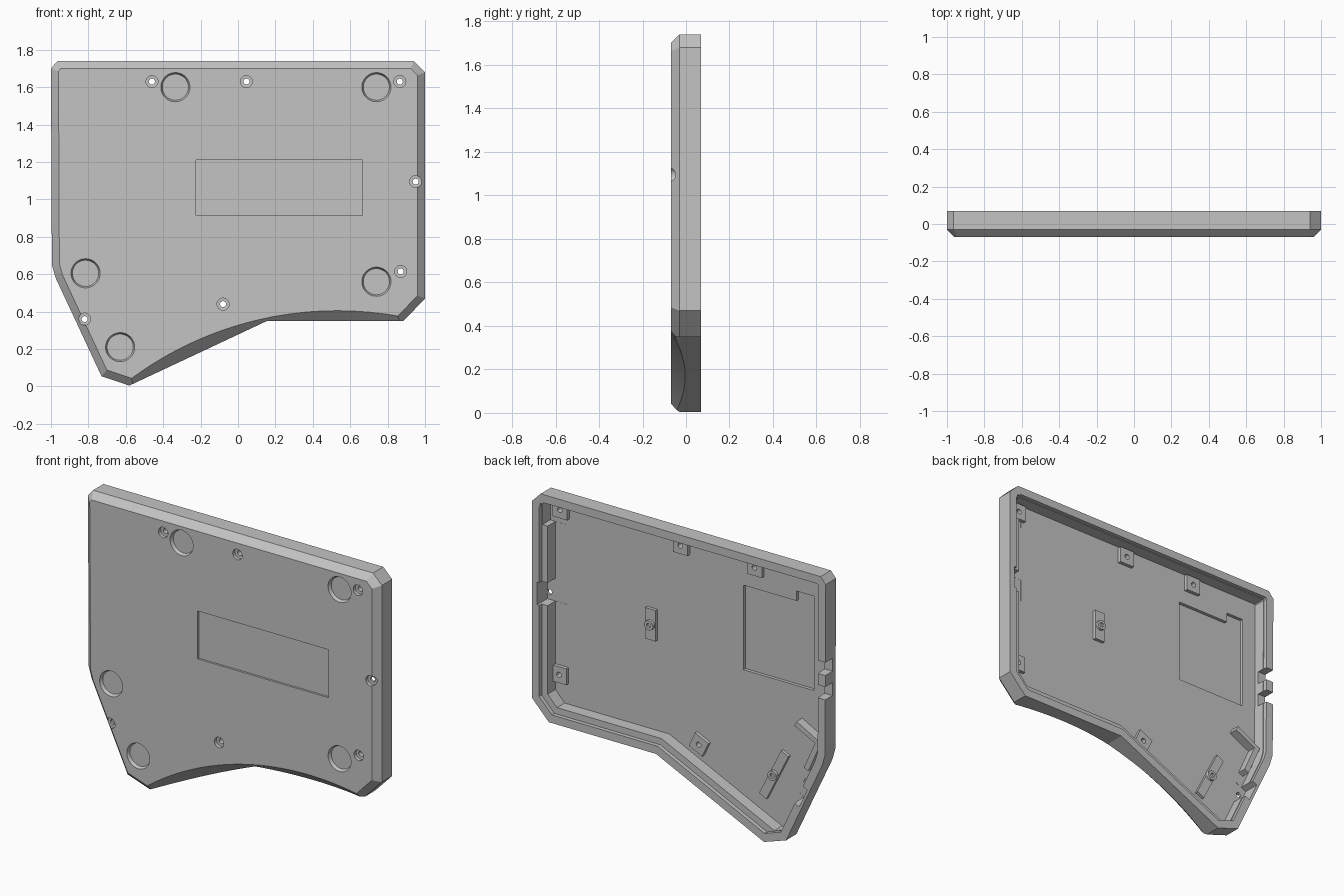
import bpy, bmesh, math
from mathutils import Vector

if "Cube" in bpy.data.objects:
    bpy.data.objects.remove(bpy.data.objects["Cube"])

SHADE = (0.55, 0.55, 0.55, 1)
grey = bpy.data.materials.new("plain_grey")
grey.use_nodes = True
grey.diffuse_color = SHADE
grey.node_tree.nodes["Principled BSDF"].inputs["Base Color"].default_value = SHADE


def circle(x, z, r, n=32):
    return [(x + r * math.cos(2 * math.pi * i / n), z + r * math.sin(2 * math.pi * i / n)) for i in range(n)]


def rect(x, z, w, h, angle=0):
    c, s = math.cos(angle), math.sin(angle)
    corners = [(-w / 2, -h / 2), (w / 2, -h / 2), (w / 2, h / 2), (-w / 2, h / 2)]
    return [(x + a * c - b * s, z + a * s + b * c) for a, b in corners]


def bar(a, b, width):
    a, b = Vector(a), Vector(b)
    m, d = (a + b) / 2, b - a
    return rect(m.x, m.y, d.length, width, math.atan2(d.y, d.x))


def inset(points, distances):
    """Move each edge of a clockwise outline inward by its own distance."""
    lines = []
    for i, p in enumerate(points):
        p, q = Vector(p), Vector(points[(i + 1) % len(points)])
        d = (q - p).normalized()
        lines.append((p + Vector((d.y, -d.x)) * distances[i], d))
    result = []
    for i in range(len(lines)):
        (p, d), (q, e) = lines[i - 1], lines[i]
        cross = d.x * e.y - d.y * e.x
        t = ((q.x - p.x) * e.y - (q.y - p.y) * e.x) / cross
        result.append((p.x + d.x * t, p.y + d.y * t))
    return result


def clockwise(pts):
    return sum(a[0] * b[1] - b[0] * a[1] for a, b in zip(pts, pts[1:] + pts[:1])) < 0


def make(name, solids):
    """Each solid is a list of (outline, y) rings, lofted in order and capped."""
    bm = bmesh.new()
    for rings in solids:
        step = -1 if clockwise(rings[0][0]) else 1
        loops = [[bm.verts.new((x, y, z)) for x, z in pts[::step]] for pts, y in rings]
        n = len(loops[0])
        bm.faces.new(loops[0])
        bm.faces.new(loops[-1][::-1])
        for a, b in zip(loops, loops[1:]):
            for i in range(n):
                bm.faces.new((a[i], b[i], b[(i + 1) % n], a[(i + 1) % n]))
    bm.normal_update()
    mesh = bpy.data.meshes.new(name)
    bm.to_mesh(mesh)
    bm.free()
    mesh.materials.append(grey)
    obj = bpy.data.objects.new(name, mesh)
    bpy.context.collection.objects.link(obj)
    return obj


def prism(pts, y0, y1):
    return [(pts, y0), (pts, y1)]


def volume(mesh):
    bm = bmesh.new()
    bm.from_mesh(mesh)
    v = bm.calc_volume(signed=True)
    bm.free()
    return v


def cut(obj, solids):
    """Subtract solids one by one, trying the next solver if a result is broken."""
    for rings in solids:
        cutter = make("cutter", [rings])
        cutter.hide_render = True
        mod = obj.modifiers.new("cut", 'BOOLEAN')
        mod.operation, mod.object = 'DIFFERENCE', cutter
        before, result = volume(obj.data), None
        for solver in ('MANIFOLD', 'EXACT', 'FLOAT'):
            mod.solver = solver
            bpy.context.view_layer.update()
            graph = bpy.context.evaluated_depsgraph_get()
            trial = bpy.data.meshes.new_from_object(obj.evaluated_get(graph))
            if before * 0.5 < volume(trial) < before * 0.999999:
                result = trial
                break
        obj.modifiers.remove(mod)
        if result:
            obj.data = result
        bpy.data.objects.remove(cutter)


FRONT, FLOOR, LEDGE, BACK = -0.07, -0.03, 0.045, 0.07
outline = [(-1, 1.70), (-0.965, 1.74), (0.94, 1.74), (1, 1.68), (1, 0.47), (0.885, 0.35),
           (0.155, 0.35), (-0.58, 0.005), (-0.73, 0.055), (-0.975, 0.58), (-0.995, 0.65)]
bottom_edges, right_edges = (5, 6), (3, 4)
edges = range(len(outline))

# Open-backed tray: chamfered front, rim, and a ledge along right and bottom walls
bevel = inset(outline, [0 if i in bottom_edges else 0.04 for i in edges])
rim = inset(outline, [0.05 for i in edges])
ledge = inset(outline, [0.09 if i in bottom_edges + right_edges else 0.054 for i in edges])
tray = make("case_tray", [[(bevel, FRONT), (outline, FLOOR), (outline, BACK),
                           (rim, BACK), (rim, LEDGE), (ledge, LEDGE), (ledge, FLOOR)]])

# Sloping arch along the bottom edge
cut(tray, [[(circle(0.53, -1.445, 1.95, 200), -0.17), (circle(0.53, -1.445, 1.65, 200), 0.13)]])

# Clearances in the side walls
slope = math.atan2(0.525, -0.245)
cut(tray, [prism(rect(0.90, 1.12, 0.13, 0.14), FLOOR - 0.001, 0.1),
           prism(rect(0.89, 1.61, 0.11, 0.14), FLOOR - 0.001, 0.1),
           prism(rect(-0.81, 0.36, 0.13, 0.08, slope), FLOOR - 0.001, 0.1),
           prism(rect(-0.98, 1.18, 0.15, 0.08), 0.0, 0.1),
           prism(rect(-0.98, 1.03, 0.15, 0.08), 0.0, 0.1)])

# Stepped pocket in the floor
pocket = [(-0.85, 0.97), (-0.37, 0.97), (-0.37, 1.49), (-0.73, 1.49), (-0.73, 1.55), (-0.85, 1.55)]
cut(tray, [prism(pocket, -0.05, 0.0)])

# Front label recess and round foot recesses
cut(tray, [prism(rect(0.22, 1.0625, 0.89, 0.295), -0.1, -0.057)])
feet = [(-0.335, 1.60), (0.74, 1.60), (-0.815, 0.605), (0.74, 0.56), (-0.63, 0.21)]
cut(tray, [[(circle(x, z, 0.078, 48), -0.1), (circle(x, z, 0.078, 48), -0.069),
            (circle(x, z, 0.07, 48), -0.05)] for x, z in feet])

# Pads behind the screws, then counterbored holes through everything
pad_spots = [(-0.46, 1.63, 0), (0.045, 1.63, 0), (0.865, 1.63, 0), (0.87, 0.615, 0), (-0.08, 0.44, 0.44)]
pads = make("screw_pads", [prism(rect(x, z, 0.1, 0.1, a), -0.035, -0.008) for x, z, a in pad_spots])
drill = [[(circle(x, z, 0.032), -0.1), (circle(x, z, 0.032), -0.048),
          (circle(x, z, 0.016), -0.047), (circle(x, z, 0.016), 0.03)]
         for x, z in [spot[:2] for spot in pad_spots] + [(0.95, 1.095), (-0.82, 0.36)]]
cut(tray, drill)
cut(pads, drill[:len(pad_spots)])

# Standoffs: a low bar with a hollow round peg
peg_spots = [(0.25, 1.09), (-0.59, 0.39)]
supports = make("support_bars", [prism(rect(0.25, 1.09, 0.07, 0.19), -0.035, -0.01),
                                 prism(bar((-0.665, 0.54), (-0.515, 0.24), 0.055), -0.035, -0.01)])
pegs = make("support_pegs", [prism(circle(x, z, 0.03), -0.02, 0.008) for x, z in peg_spots])
cut(pegs, [prism(circle(x, z, 0.014), -0.005, 0.05) for x, z in peg_spots])

# Angled rib in the lower corner
rib = make("corner_rib", [prism([(-0.77, 0.78), (-0.755, 0.75), (-0.895, 0.68), (-0.82, 0.51),
                                 (-0.85, 0.495), (-0.935, 0.69)], -0.035, 0.025)])

# Smooth only the curved walls
for obj in (tray, pads, supports, pegs, rib):
    bpy.ops.object.select_all(action='DESELECT')
    obj.select_set(True)
    bpy.context.view_layer.objects.active = obj
    bpy.ops.object.shade_smooth_by_angle(angle=math.radians(20))
